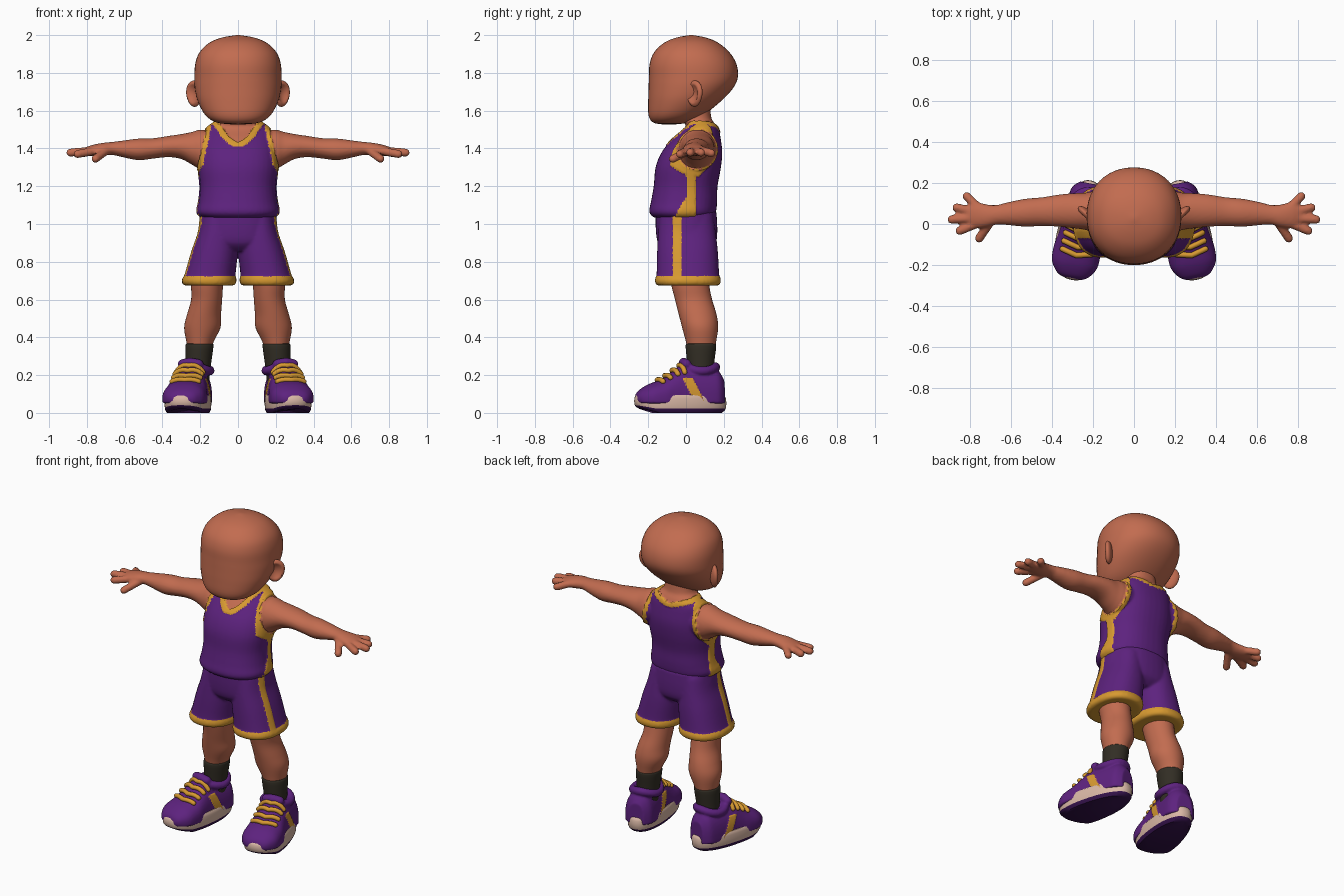
import bpy, bmesh, math
from mathutils import Vector, Matrix

if "Cube" in bpy.data.objects:
    bpy.data.objects.remove(bpy.data.objects["Cube"])


def material(name, rgb):
    m = bpy.data.materials.new(name)
    m.diffuse_color = (*rgb, 1)
    m.use_nodes = True
    m.node_tree.nodes["Principled BSDF"].inputs["Base Color"].default_value = m.diffuse_color
    return m


SKIN = material("skin", (0.54, 0.15, 0.08))
PURPLE = material("purple fabric", (0.11, 0.016, 0.21))
GOLD = material("gold trim", (0.68, 0.32, 0.03))
CHARCOAL = material("charcoal sock", (0.032, 0.027, 0.018))
CREAM = material("cream sole", (0.70, 0.48, 0.38))
DARK = material("dark outsole", (0.035, 0.006, 0.07))


def spline(st, k=4):
    """Smoothly resample a list of stations."""
    out = []
    for i in range(len(st) - 1):
        p = [st[max(0, min(len(st) - 1, i + j))] for j in (-1, 0, 1, 2)]
        for q in range(k):
            t = q / k
            out.append([0.5 * (2 * b + (c - a) * t + (2 * a - 5 * b + 4 * c - d) * t * t
                               + (3 * b - a - 3 * c + d) * t ** 3) for a, b, c, d in zip(*p)])
    return out + [list(st[-1])]


def bridge(bm, rings):
    rows = [[bm.verts.new(c) for c in r] for r in rings]
    n = len(rows[0])
    for r, s in zip(rows, rows[1:]):
        for i in range(n):
            bm.faces.new((r[i], r[(i + 1) % n], s[(i + 1) % n], s[i]))
    bm.faces.new(rows[0][::-1])
    bm.faces.new(rows[-1])


def loft(bm, st, axis="z", p=2.0, n=40):
    """Stations: position, centre a, centre b, radius a, radius b."""
    rings = []
    for t, a, b, ra, rb in spline(st):
        ring = []
        for i in range(n):
            c, s = math.cos(2 * math.pi * i / n), math.sin(2 * math.pi * i / n)
            u = a + math.copysign(abs(c) ** (2 / p), c) * max(ra, 0.001)
            v = b + math.copysign(abs(s) ** (2 / p), s) * max(rb, 0.001)
            ring.append({"z": (u, v, t), "x": (t, u, v), "y": (u, t, v)}[axis])
        rings.append(ring)
    bridge(bm, rings)


def tube(bm, pts, r, n=12):
    """Round-ended tube along a path."""
    pts = [Vector(q) for q in pts]
    d0, d1 = (pts[1] - pts[0]).normalized(), (pts[-1] - pts[-2]).normalized()
    path = [(pts[0] - d0 * r * h, d0, r * w) for h, w in ((1, .1), (.8, .6), (.45, .9))]
    for i, q in enumerate(pts):
        path.append((q, (pts[min(i + 1, len(pts) - 1)] - pts[max(i - 1, 0)]).normalized(), r))
    path += [(pts[-1] + d1 * r * h, d1, r * w) for h, w in ((.45, .9), (.8, .6), (1, .1))]
    rings = []
    for c, d, w in path:
        m = d.to_track_quat("Z", "Y")
        rings.append([c + m @ Vector((w * math.cos(2 * math.pi * i / n),
                                      w * math.sin(2 * math.pi * i / n), 0)) for i in range(n)])
    bridge(bm, rings)


def finish(name, bm, mats, rule=None, voxel=0, smooth=4, xf=None, puff=None):
    """Turn a bmesh into an object, optionally fused, puffed and coloured by rule."""
    bmesh.ops.recalc_face_normals(bm, faces=bm.faces)
    me = bpy.data.meshes.new(name)
    bm.to_mesh(me)
    bm.free()
    ob = bpy.data.objects.new(name, me)
    bpy.context.collection.objects.link(ob)
    if voxel:
        m = ob.modifiers.new("fuse", "REMESH")
        m.mode, m.voxel_size = "VOXEL", voxel
        s = ob.modifiers.new("soften", "SMOOTH")
        s.factor, s.iterations = 0.5, smooth
        dg = bpy.context.evaluated_depsgraph_get()
        me = bpy.data.meshes.new_from_object(ob.evaluated_get(dg))
        ob.modifiers.clear()
        ob.data = me
        me.name = name
    me.materials.clear()
    for m in mats:
        me.materials.append(m)
    if rule:
        for f in me.polygons:
            f.material_index = rule(*f.center)
    if puff:
        moves = [v.normal * puff[rule(*v.co)] for v in me.vertices]
        for v, d in zip(me.vertices, moves):
            v.co += d
    if xf:
        me.transform(xf)
        if xf.determinant() < 0:
            me.flip_normals()
    return ob


# Upper body: arms, hands, torso and neck fused, with the jersey painted on and raised
bm = bmesh.new()
loft(bm, [(.10, .065, 1.40, .09, .08), (.19, .06, 1.395, .10, .105), (.24, .062, 1.40, .09, .088),
          (.30, .065, 1.41, .085, .066), (.37, .065, 1.41, .078, .056), (.45, .06, 1.40, .07, .054),
          (.53, .055, 1.395, .068, .057), (.62, .05, 1.398, .055, .042), (.67, .045, 1.40, .048, .034),
          (.72, .04, 1.395, .056, .034), (.78, .045, 1.388, .065, .028), (.82, .045, 1.382, .04, .018)], "x")
for base, tip in (((.77, .09, 1.388), (.815, .135, 1.375)), ((.78, .06, 1.388), (.865, .08, 1.378)),
                  ((.78, .03, 1.388), (.888, .022, 1.378)), ((.77, .0, 1.385), (.85, -.033, 1.37)),
                  ((.70, .01, 1.385), (.755, -.07, 1.345))):
    tube(bm, [base, tip], .022)
geo = bmesh.ops.duplicate(bm, geom=bm.verts[:] + bm.edges[:] + bm.faces[:])["geom"]
for v in geo:
    if isinstance(v, bmesh.types.BMVert):
        v.co.x *= -1
loft(bm, [(1.04, 0, -.015, .19, .155), (1.065, 0, -.018, .212, .172), (1.12, 0, -.01, .202, .17),
          (1.20, 0, -.002, .195, .164), (1.30, 0, .012, .205, .168), (1.38, 0, .032, .20, .155),
          (1.45, 0, .057, .185, .122), (1.50, 0, .078, .165, .09), (1.53, 0, .075, .128, .078),
          (1.56, 0, .05, .098, .085), (1.64, 0, .04, .095, .085)], p=2.3)


def neckline(x, y):
    t = max(0, min(1, (y + .04) / .15))
    x = max(0, x)
    return (1.43 + .3 * x + 7 * x * x) * (1 - t) + (1.505 + .3 * x) * t


def jersey(x, y, z):
    x = abs(x)
    arm = min(x - .165 - (1.52 - z) * .2, z - 1.28 - 3 * (y - .06) ** 2)
    if arm > 0 or z > neckline(x, y) or x > .3:
        return 0
    if arm > -.028 or z > neckline(x - .022, y) - .022:
        return 2
    front = -.06 + .6 * min(z - 1.04, .1)
    return 2 if x > .12 and front < y < .05 and z < 1.3 else 1


finish("upper_body_and_jersey", bm, [SKIN, PURPLE, GOLD], jersey, .008, 4, puff=(0, .005, .01))

# Head
bm = bmesh.new()
loft(bm, [(z, 0, (f + b) / 2, w, (b - f) / 2) for z, f, b, w in (
    (1.528, -.13, -.05, .04), (1.538, -.175, .01, .115), (1.575, -.198, .09, .172), (1.65, -.2, .185, .213),
    (1.72, -.198, .25, .229), (1.78, -.196, .275, .231), (1.85, -.192, .266, .226), (1.91, -.168, .229, .203),
    (1.96, -.115, .17, .151), (1.987, -.05, .105, .085), (2.0, .02, .035, .008))], p=2.15, n=48)
finish("head", bm, [SKIN])

# Shorts: waist and two legs fused, gold hem and side stripes
bm = bmesh.new()
loft(bm, [(.86, 0, .005, .12, .11), (.90, 0, .005, .21, .15), (.97, 0, .003, .207, .16),
          (1.07, 0, 0, .195, .158)], p=2.3)
for sx in (1, -1):
    loft(bm, [(.68, sx * .153, .01, .132, .162), (.70, sx * .153, .01, .14, .17), (.73, sx * .148, .01, .132, .163),
              (.85, sx * .125, .008, .12, .158), (.95, sx * .11, .005, .1, .15), (1.04, sx * .1, .003, .09, .14)], p=2.3)


def shorts_colour(x, y, z):
    return 1 if z < .722 or (-.07 < y < -.025 and abs(x) > .14) else 0


finish("shorts", bm, [PURPLE, GOLD], shorts_colour, .009, 4, puff=(.003, .006))

# Shoe shape: position, half width, top height
UPPER = [(-.238, .05, .095), (-.22, .08, .12), (-.17, .112, .152), (-.1, .116, .178), (-.05, .108, .215),
         (0, .1, .25), (.05, .097, .245), (.15, .092, .235), (.2, .082, .225), (.232, .05, .18)]


def upper_at(s):
    for a, b in zip(UPPER, UPPER[1:]):
        if a[0] <= s <= b[0]:
            t = (s - a[0]) / (b[0] - a[0])
            return [p + (q - p) * t for p, q in zip(a, b)]


def shoe_colour(x, y, z):
    mid = .035 + (.16 - z) * .5
    return 1 if abs(x) > .05 and .06 < z < .185 and abs(y - mid) < .028 else 0


for side, sx in (("left", 1), ("right", -1)):
    flip = Matrix.Scale(sx, 4, (1, 0, 0))
    foot = flip @ Matrix.Translation((.258, -.03, 0)) @ Matrix.Rotation(math.radians(11), 4, "Z")

    # Ear with a hollow bowl
    bm = bmesh.new()
    bmesh.ops.create_uvsphere(bm, u_segments=32, v_segments=24, radius=1)
    for v in bm.verts:
        rim = math.hypot(v.co.y, v.co.z)
        x = v.co.x - (1.1 * (1 - (rim / .75) ** 2) if v.co.x > 0 and rim < .75 else 0)
        v.co = (x * .024, v.co.y * (.056 + .008 * v.co.z), v.co.z * .07)
    finish(side + "_ear", bm, [SKIN], xf=flip @ Matrix.Translation((.23, .045, 1.69))
           @ Matrix.Rotation(math.radians(-47), 4, "Z"))

    # Leg and sock
    bm = bmesh.new()
    loft(bm, [(.26, .205, .08, .06, .065), (.36, .203, .08, .068, .077), (.45, .189, .075, .096, .095),
              (.52, .18, .062, .09, .1), (.60, .166, .04, .082, .098), (.68, .163, .022, .085, .1),
              (.78, .15, .01, .09, .1)])
    finish(side + "_leg", bm, [SKIN], xf=flip)
    bm = bmesh.new()
    loft(bm, [(.15, .215, .08, .06, .065), (.25, .21, .078, .066, .07), (.355, .204, .079, .074, .081),
              (.365, .203, .08, .064, .07)])
    finish(side + "_sock", bm, [CHARCOAL], xf=flip)

    # Sole with a dark underside
    bm = bmesh.new()
    rings = []
    for z, k in ((0, .9), (.012, .96), (.022, .985), (.05, 1), (.075, .99), (.09, .965), (.095, .93)):
        ring = []
        for i in range(64):
            c, s = math.cos(math.pi * i / 32), math.sin(math.pi * i / 32)
            c2, s2 = (math.copysign(abs(q) ** .85, q) for q in (c, s))
            toe = max(0, -c2 - .6)
            ring.append((k * s2 * (.112 - .016 * c2), .247 * c2 * k, z + toe * .06 * (1 - z / .1)))
        rings.append(ring)
    bridge(bm, rings)
    finish(side + "_sole", bm, [CREAM, DARK],
           lambda x, y, z: 1 if z - max(0, -y / .247 - .6) * .06 < .018 else 0, xf=foot)

    # Shoe upper with padded collar and tongue
    bm = bmesh.new()
    loft(bm, [(s, 0, .075, w, t - .075) for s, w, t in UPPER], "y", 2.4)
    for v in bm.verts:
        v.co.z = max(v.co.z, .05)
    ring = [2 * math.pi * i / 32 for i in range(33)]
    tube(bm, [(-.012 + .078 * math.sin(a), .107 + .085 * math.cos(a),
               .222 + .022 * math.cos(a) ** 2) for a in ring], .024)
    tube(bm, [(-.045, .025, .258), (0, .018, .266), (.04, .025, .258)], .027)
    finish(side + "_shoe", bm, [PURPLE, GOLD], shoe_colour, .007, 3, xf=foot, puff=(0, .004))

    # Laces arching over the instep
    bm = bmesh.new()
    for s in (-.125, -.085, -.045, -.008):
        pts = []
        for i in range(11):
            u = (i - 5) / 5 * .072
            _, w, top = upper_at(s + abs(u) * .25)
            pts.append((u, s + abs(u) * .25,
                        .075 + (top - .075) * (1 - (abs(u) / w) ** 2.4) ** (1 / 2.4) + .006))
        tube(bm, pts, .0135)
    finish(side + "_laces", bm, [GOLD], xf=foot)

# Smooth shading, keeping real edges sharp
for ob in bpy.context.scene.objects:
    ob.select_set(True)
    bpy.context.view_layer.objects.active = ob
bpy.ops.object.shade_smooth_by_angle(angle=math.radians(50))
